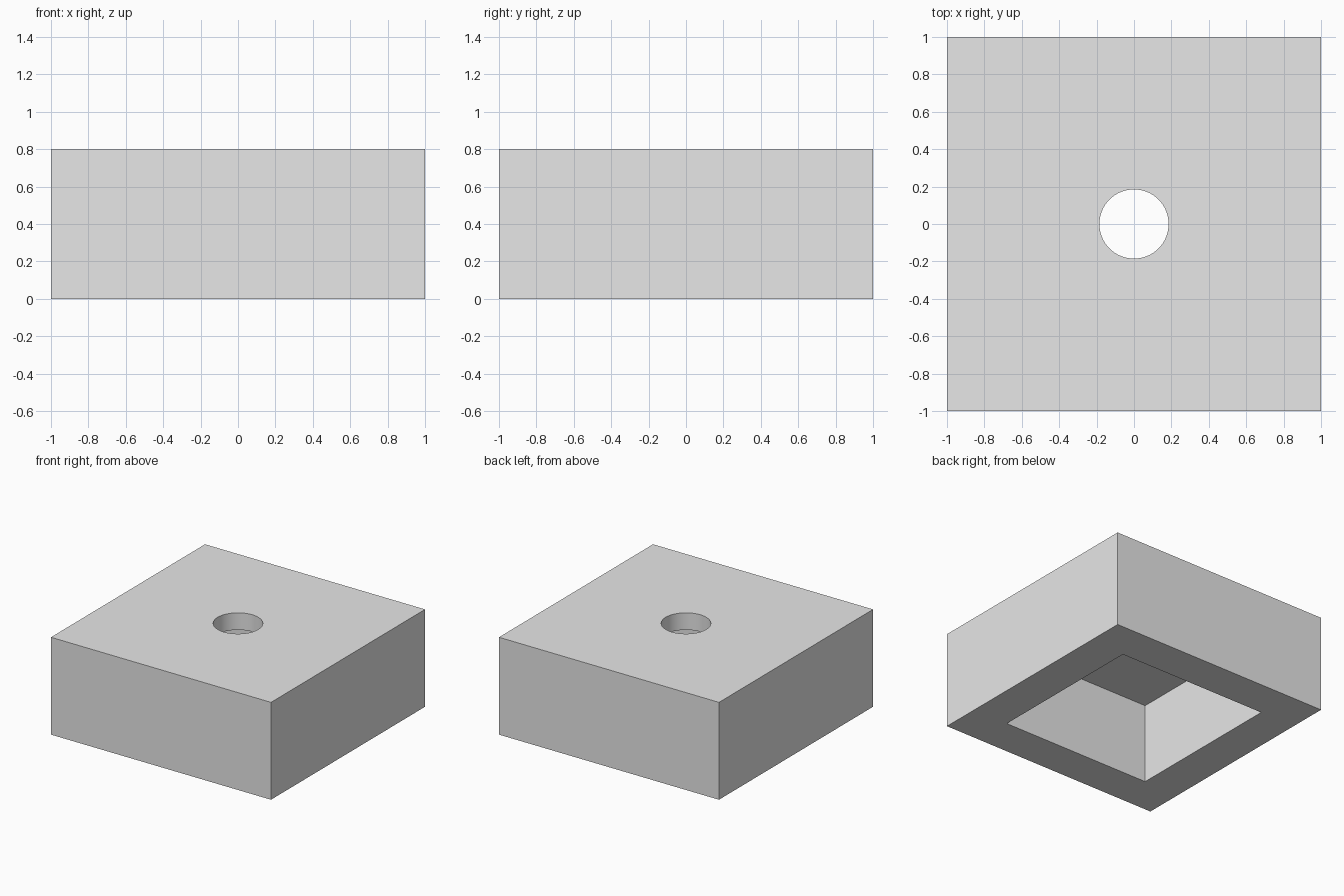
import bpy
import math

SIZE, HEIGHT = 2.0, 0.8
POCKET_SIZE, POCKET_DEPTH = 1.36, 0.66
HOLE_RADIUS = 0.185

default_cube = bpy.data.objects.get("Cube")
if default_cube:
    bpy.data.objects.remove(default_cube, do_unlink=True)


def make_material(name, color):
    mat = bpy.data.materials.new(name)
    mat.use_nodes = True
    mat.diffuse_color = color
    mat.node_tree.nodes["Principled BSDF"].inputs["Base Color"].default_value = color
    return mat


def box(name, width, bottom, top):
    bpy.ops.mesh.primitive_cube_add(size=1, location=(0, 0, (bottom + top) / 2))
    obj = bpy.context.object
    obj.name = name
    obj.scale = (width, width, top - bottom)
    bpy.ops.object.transform_apply(location=True, rotation=False, scale=True)
    return obj


def cut(target, cutter):
    cutter.hide_render = True
    mod = target.modifiers.new(cutter.name, "BOOLEAN")
    mod.operation = "DIFFERENCE"
    mod.solver = "EXACT"
    mod.object = cutter
    bpy.ops.object.select_all(action="DESELECT")
    target.select_set(True)
    bpy.context.view_layer.objects.active = target
    bpy.ops.object.modifier_apply(modifier=mod.name)
    bpy.data.objects.remove(cutter, do_unlink=True)


# Square block
block = box("block", SIZE, 0, HEIGHT)
block.data.materials.clear()
block.data.materials.append(make_material("light grey", (0.8, 0.8, 0.8, 1)))

# Square pocket open at the underside
cut(block, box("pocket_cutter", POCKET_SIZE, -0.2, POCKET_DEPTH))

# Round hole through the top plate into the pocket
bpy.ops.mesh.primitive_cylinder_add(vertices=64, radius=HOLE_RADIUS, depth=0.6,
                                    location=(0, 0, HEIGHT))
hole = bpy.context.object
hole.name = "hole_cutter"
cut(block, hole)

# Smooth hole wall with sharp edges elsewhere
bpy.ops.object.shade_smooth_by_angle(angle=math.radians(30))
